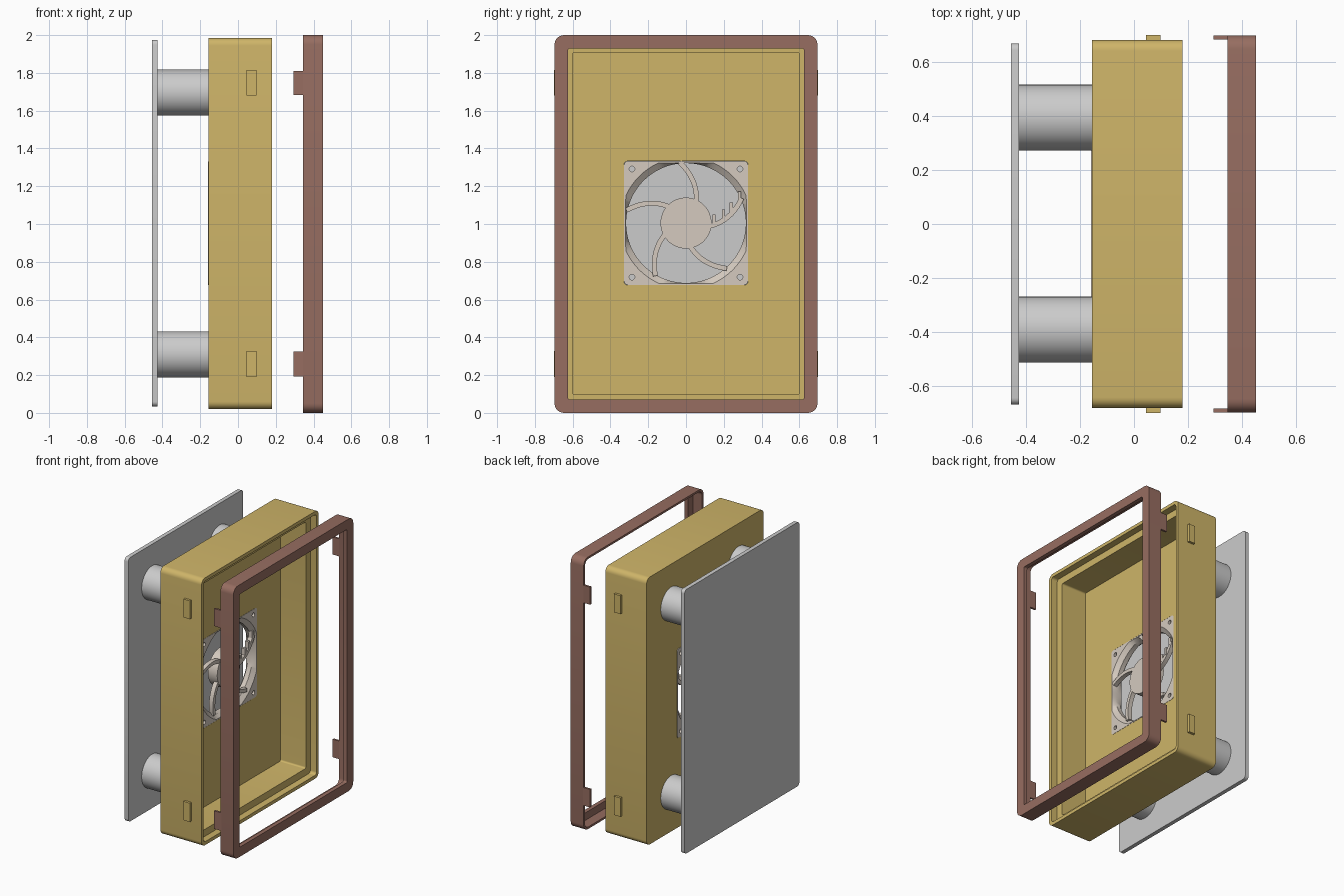
import bpy, bmesh
from math import sin, cos, pi, radians

if "Cube" in bpy.data.objects:
    bpy.data.objects.remove(bpy.data.objects["Cube"])


def material(name, rgb):
    m = bpy.data.materials.new(name)
    m.diffuse_color = (*rgb, 1)
    m.use_nodes = True
    m.node_tree.nodes["Principled BSDF"].inputs["Base Color"].default_value = m.diffuse_color
    return m


GOLD = material("gold_plastic", (0.62, 0.46, 0.14))
BROWN = material("brown_plastic", (0.31, 0.155, 0.12))
BEIGE = material("beige_plastic", (0.66, 0.59, 0.52))


def rrect(x, hy, hz, r=0.0, k=6, cy=0.0, cz=1.0):
    """Rounded rectangle in the plane at x."""
    pts = []
    for c, (sy, sz) in enumerate([(1, 1), (-1, 1), (-1, -1), (1, -1)]):
        for i in range(k + 1):
            a = (c + (i / k if k else 0.5)) * pi / 2
            pts.append((x, cy + sy * (hy - r) + r * cos(a), cz + sz * (hz - r) + r * sin(a)))
    return pts


def circle(x, r, n=48, cy=0.0, cz=1.0, clamp=9.0):
    """Circle in the plane at x, optionally clipped by a square."""
    lim = lambda v: max(-clamp, min(clamp, v))
    ang = [(i + 0.5) / n * 2 * pi for i in range(n)]
    return [(x, cy + lim(r * cos(a)), cz + lim(r * sin(a))) for a in ang]


def loft(name, loops, ring=False, mat=None):
    """Skin a row of loops; ring joins last to first, otherwise ends are capped."""
    bm = bmesh.new()
    rows = [[bm.verts.new(p) for p in lp] for lp in loops]
    n = len(rows[0])
    pairs = list(zip(rows, rows[1:])) + ([(rows[-1], rows[0])] if ring else [])
    for a, b in pairs:
        for i in range(n):
            j = (i + 1) % n
            bm.faces.new((a[i], a[j], b[j], b[i]))
    if not ring:
        bm.faces.new(rows[0])
        bm.faces.new(rows[-1])
    bmesh.ops.recalc_face_normals(bm, faces=bm.faces)
    me = bpy.data.meshes.new(name)
    bm.to_mesh(me)
    bm.free()
    ob = bpy.data.objects.new(name, me)
    bpy.context.collection.objects.link(ob)
    if mat:
        me.materials.append(mat)
    return ob


def block(name, x0, x1, y0, y1, z0, z1, mat):
    args = dict(hy=abs(y1 - y0) / 2, hz=(z1 - z0) / 2, k=0, cy=(y0 + y1) / 2, cz=(z0 + z1) / 2)
    return loft(name, [rrect(x0, **args), rrect(x1, **args)], mat=mat)


# Back plate and its four round standoffs
loft("back_plate", [rrect(x, 0.667, 0.97, 0.025, cz=1.005) for x in (-0.455, -0.425)])
for y in (-0.39, 0.393):
    for z in (0.31, 1.695):
        loft("standoff", [circle(x, 0.122, 48, y, z) for x in (-0.425, -0.155)])

# Housing: open tray with a stepped rim and a square fan opening in its floor
C = 1.0025
loft("housing", [
    rrect(-0.155, 0.68, 0.9825, 0.04, cz=C),
    rrect(0.18, 0.68, 0.9825, 0.04, cz=C),
    rrect(0.18, 0.655, 0.9575, 0.02, cz=C),
    rrect(0.13, 0.655, 0.9575, 0.02, cz=C),
    rrect(0.13, 0.602, 0.906, 0.012, cz=C),
    rrect(-0.075, 0.602, 0.906, 0.012, cz=C),
    rrect(-0.075, 0.328, 0.328, 0.02, cz=1.005),
    rrect(-0.155, 0.328, 0.328, 0.02, cz=1.005),
], ring=True, mat=GOLD)

# Front frame: L-section, face lip plus a thin skirt
loft("front_frame", [
    rrect(0.345, 0.696, 1.0, 0.05),
    rrect(0.45, 0.696, 1.0, 0.05),
    rrect(0.45, 0.625, 0.93, 0.012),
    rrect(0.42, 0.625, 0.93, 0.012),
    rrect(0.42, 0.681, 0.985, 0.04),
    rrect(0.345, 0.681, 0.985, 0.04),
], ring=True, mat=BROWN)

# Latches on the housing sides and matching tabs on the frame
for s in (-1, 1):
    for z0, z1 in ((0.19, 0.328), (1.68, 1.815)):
        block("housing_latch", 0.045, 0.097, s * 0.67, s * 0.698, z0, z1, GOLD)
        block("frame_tab", 0.293, 0.352, s * 0.681, s * 0.696, z0 + 0.002, z1 - 0.004, BROWN)

# Fan body: square plate with a round duct flaring into the corners
F = 1.005
K = 23
N = 4 * (K + 1)
fan = loft("fan_body", [
    rrect(-0.159, 0.327, 0.327, 0.02, K, cz=F),
    rrect(-0.0745, 0.327, 0.327, 0.02, K, cz=F),
    circle(-0.0745, 0.35, N, cz=F, clamp=0.319),
    circle(-0.1, 0.317, N, cz=F),
    circle(-0.135, 0.317, N, cz=F),
    circle(-0.159, 0.35, N, cz=F, clamp=0.319),
], ring=True, mat=BEIGE)

# Screw holes in the fan corners
for y in (-0.286, 0.286):
    for z in (-0.286, 0.286):
        cut = loft("screw_cutter", [circle(x, 0.015, 20, y, F + z) for x in (-0.3, 0.1)])
        cut.hide_render = True
        mod = fan.modifiers.new("hole", "BOOLEAN")
        mod.operation, mod.solver, mod.object = "DIFFERENCE", "EXACT", cut
        bpy.context.view_layer.objects.active = fan
        bpy.ops.object.modifier_apply(modifier=mod.name)
        bpy.data.objects.remove(cut)

# Fan hub and five swept struts
loft("fan_hub", [circle(x, 0.135, 64, cz=F) for x in (-0.15, -0.0745)], mat=BEIGE)


def strut_point(k, t):
    a = radians(65 + 72 * k + 31 * t)
    r = 0.128 + 0.195 * t
    return r * cos(a), r * sin(a)


def strut(k):
    rows = []
    for i in range(11):
        t = i / 10
        y, z = strut_point(k, t)
        y1, z1 = strut_point(k, t + 0.01)
        d = ((y1 - y) ** 2 + (z1 - z) ** 2) ** 0.5
        ny, nz = -(z1 - z) / d * 0.013, (y1 - y) / d * 0.013
        rows.append([(x, y + s * ny, F + z + s * nz)
                     for x, s in ((-0.077, -1), (-0.077, 1), (-0.11, 1), (-0.11, -1))])
    loft("fan_strut", rows, mat=BEIGE)


for k in range(5):
    strut(k)

# Small cable clips along the wired strut
for t in (0.12, 0.38, 0.62, 0.92):
    y, z = strut_point(4, t)
    block("cable_clip", -0.105, -0.076, y - 0.012, y + 0.006, F + z, F + z + 0.055, BEIGE)

# Smooth round surfaces, keep edges sharp
for ob in bpy.context.scene.objects:
    ob.select_set(True)
    bpy.context.view_layer.objects.active = ob
bpy.ops.object.shade_smooth_by_angle(angle=radians(30))
